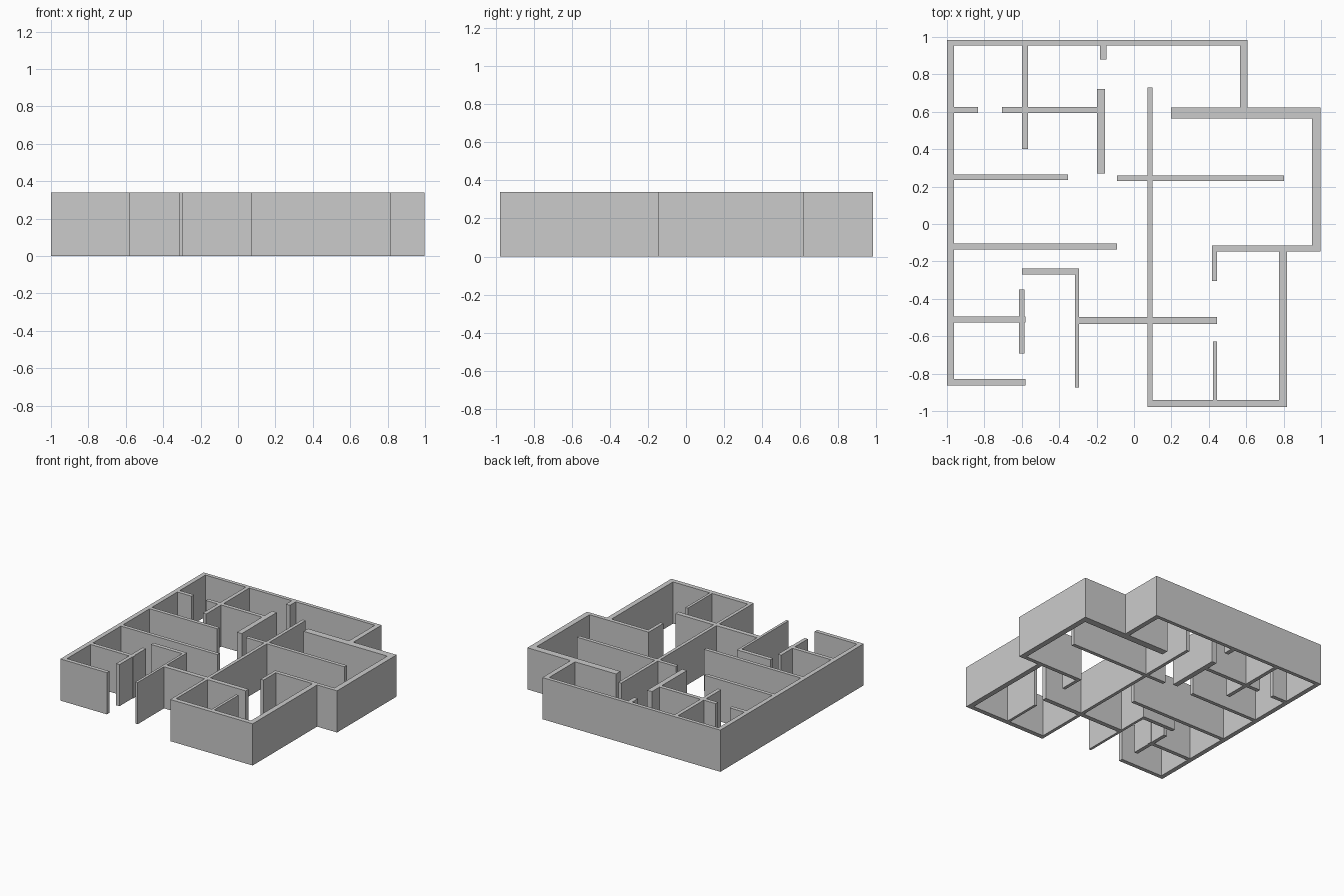
import bpy, bmesh

if "Cube" in bpy.data.objects:
    bpy.data.objects.remove(bpy.data.objects["Cube"])

HEIGHT = 0.34

# Wall footprints: x0, x1, y0, y1
OUTER = [
    (-1.0, -0.963, -0.863, 0.985),      # left
    (-1.0, 0.607, 0.955, 0.985),        # back
    (0.567, 0.607, 0.565, 0.985),       # back right side
    (0.197, 0.997, 0.565, 0.622),       # back right step
    (0.952, 0.997, -0.147, 0.622),      # right
    (0.417, 0.997, -0.147, -0.115),     # front right step
    (0.775, 0.817, -0.978, -0.115),     # front right side
    (0.073, 0.817, -0.978, -0.94),      # front right
    (-1.0, -0.58, -0.863, -0.83),       # front left
]
INNER = [
    (0.073, 0.1, -0.978, 0.73),         # long spine
    (0.417, 0.444, -0.305, -0.115),
    (0.422, 0.444, -0.978, -0.627),
    (-0.315, 0.444, -0.535, -0.497),
    (-0.315, -0.294, -0.875, -0.237),
    (-0.598, -0.294, -0.27, -0.237),
    (-0.615, -0.585, -0.693, -0.35),
    (-1.0, -0.58, -0.527, -0.495),
    (-1.0, -0.09, -0.135, -0.105),
    (-1.0, -0.352, 0.235, 0.265),
    (-0.09, 0.802, 0.23, 0.26),
    (-1.0, -0.833, 0.593, 0.625),
    (-0.705, -0.155, 0.593, 0.625),
    (-0.198, -0.155, 0.27, 0.722),
    (-0.598, -0.567, 0.4, 0.985),
    (-0.183, -0.147, 0.88, 0.985),
]


def build_walls(name, rects, height):
    """Merge overlapping footprints on a shared grid, then raise them as one solid."""
    xs = sorted({v for r in rects for v in r[:2]})
    ys = sorted({v for r in rects for v in r[2:]})
    bm = bmesh.new()
    verts = {}

    def corner(i, j):
        if (i, j) not in verts:
            verts[i, j] = bm.verts.new((xs[i], ys[j], 0))
        return verts[i, j]

    for i in range(len(xs) - 1):
        for j in range(len(ys) - 1):
            cx, cy = (xs[i] + xs[i + 1]) / 2, (ys[j] + ys[j + 1]) / 2
            if any(a < cx < b and c < cy < d for a, b, c, d in rects):
                bm.faces.new([corner(i, j), corner(i + 1, j),
                              corner(i + 1, j + 1), corner(i, j + 1)])

    # Raise to wall height and clean up coplanar grid cells
    top = bmesh.ops.extrude_face_region(bm, geom=bm.faces[:], use_keep_orig=True)["geom"]
    bmesh.ops.translate(bm, vec=(0, 0, height),
                        verts=[g for g in top if isinstance(g, bmesh.types.BMVert)])
    bmesh.ops.recalc_face_normals(bm, faces=bm.faces[:])
    bmesh.ops.dissolve_limit(bm, angle_limit=0.01, verts=bm.verts[:], edges=bm.edges[:])

    mesh = bpy.data.meshes.new(name)
    bm.to_mesh(mesh)
    bm.free()
    obj = bpy.data.objects.new(name, mesh)
    bpy.context.collection.objects.link(obj)
    return obj


build_walls("floor_plan_walls", OUTER + INNER, HEIGHT)
